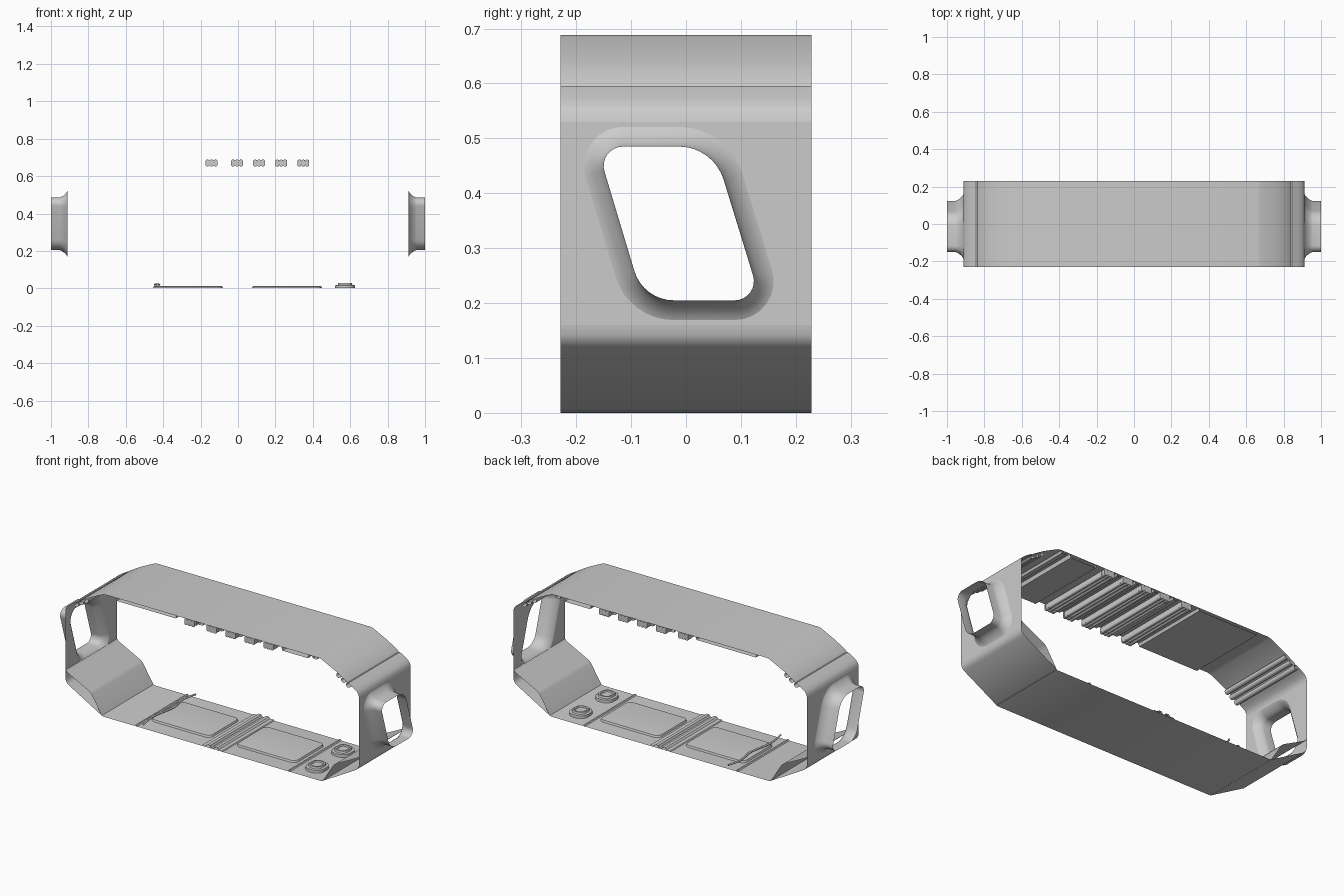
import bpy, bmesh, math
from mathutils import Vector

if "Cube" in bpy.data.objects:
    bpy.data.objects.remove(bpy.data.objects["Cube"])

W = 0.229  # half depth of the section


def finish(name, bm, angle=35):
    me = bpy.data.meshes.new(name)
    bm.to_mesh(me)
    bm.free()
    ob = bpy.data.objects.new(name, me)
    bpy.context.collection.objects.link(ob)
    bpy.ops.object.select_all(action='DESELECT')
    ob.select_set(True)
    bpy.context.view_layer.objects.active = ob
    bpy.ops.object.shade_smooth_by_angle(angle=math.radians(angle))
    return ob


def strip(name, pts, y0=-W, y1=W, closed=False):
    """Sweep an x-z profile along y; closed profiles get end caps."""
    bm = bmesh.new()
    a = [bm.verts.new((x, y0, z)) for x, z in pts]
    b = [bm.verts.new((x, y1, z)) for x, z in pts]
    n = len(pts)
    for i in range(n if closed else n - 1):
        j = (i + 1) % n
        bm.faces.new((a[i], a[j], b[j], b[i]))
    if closed:
        bm.faces.new(a[::-1])
        bm.faces.new(b)
        bmesh.ops.recalc_face_normals(bm, faces=bm.faces)
    return finish(name, bm)


def mirror(pts):
    return [(-x, z) for x, z in reversed(pts)]


def rounded(corners, radii, off=0.0, n=8):
    """Rounded polygon (counter-clockwise), optionally offset outward."""
    out = []
    for i, c in enumerate(corners):
        c = Vector(c)
        d0 = (Vector(corners[i - 1]) - c).normalized()
        d1 = (Vector(corners[(i + 1) % len(corners)]) - c).normalized()
        half = d0.angle(d1) / 2
        centre = c + (d0 + d1).normalized() * radii[i] / math.sin(half)
        n0 = Vector((-d0.y, d0.x))
        n1 = Vector((d1.y, -d1.x))
        a0 = math.atan2(n0.y, n0.x)
        sweep = (math.atan2(n1.y, n1.x) - a0) % (2 * math.pi)
        for k in range(n + 1):
            a = a0 + sweep * k / n
            r = radii[i] + off
            out.append((centre.x + r * math.cos(a), centre.y + r * math.sin(a)))
    return out


def loft(name, rings, cap=False):
    """Skin a stack of equal-length 3D loops."""
    bm = bmesh.new()
    loops = [[bm.verts.new(p) for p in r] for r in rings]
    n = len(loops[0])
    for a, b in zip(loops, loops[1:]):
        for i in range(n):
            j = (i + 1) % n
            bm.faces.new((a[i], a[j], b[j], b[i]))
    if cap:
        bm.faces.new(loops[-1])
    bmesh.ops.recalc_face_normals(bm, faces=bm.faces)
    return finish(name, bm)


# Outer shell: floor with lower slopes, ceiling with upper slopes
lower = [(0.68, 0), (0.893, 0.12), (0.904, 0.13), (0.91, 0.143), (0.912, 0.16)]
upper = [(0.912, 0.53), (0.909, 0.546), (0.9, 0.56), (0.88, 0.575), (0.846, 0.595),
         (0.838, 0.594), (0.832, 0.603), (0.77, 0.64), (0.68, 0.684), (0.66, 0.688)]
strip("floor_shell", mirror(lower) + lower)
strip("ceiling_shell", upper + mirror(upper))

# Side walls with slanted window openings and projecting window tubes
corners = [(-0.078, 0.205), (0.136, 0.205), (0.05, 0.485), (-0.162, 0.485)]
radii = [0.075, 0.035, 0.085, 0.035]
tube = [(0.912, 0.036), (0.915, 0.030), (0.922, 0.021), (0.934, 0.010),
        (0.946, 0.003), (0.955, 0.0), (1.0, 0.0)]
for side, s in (("right", 1), ("left", -1)):
    bm = bmesh.new()
    edges = []
    for loop in ([(-W, 0.16), (W, 0.16), (W, 0.53), (-W, 0.53)],
                 rounded(corners, radii, 0.036)):
        vs = [bm.verts.new((s * 0.912, y, z)) for y, z in loop]
        edges += [bm.edges.new((vs[i - 1], vs[i])) for i in range(len(vs))]
    bmesh.ops.triangle_fill(bm, edges=edges, use_beauty=True,
                            use_dissolve=False, normal=(s, 0, 0))
    finish(side + "_wall", bm)
    loft(side + "_window_tube",
         [[(s * x, y, z) for y, z in rounded(corners, radii, o)] for x, o in tube])

    # Inner lining over the lower slope
    lining = [(0.685, 0.002), (0.75, 0.105), (0.762, 0.118), (0.9, 0.188), (0.911, 0.2)]
    strip(side + "_lower_lining", [(s * x, z) for x, z in lining])

    # Three half-round pipes hugging the upper slope
    for k in range(3):
        cx, cz = 0.785 + 0.03 * k, 0.622 - 0.019 * k
        arc = [(s * (cx + 0.014 * math.cos(a)), cz + 0.014 * math.sin(a))
               for a in [math.radians(150 + 180 * i / 10) for i in range(11)]]
        strip(f"{side}_slope_pipe_{k}", arc)

# Bundles of three rounded ribs under the ceiling, with ringed ends
for g, gx in enumerate((-0.142, -0.005, 0.113, 0.231, 0.349)):
    for k in (-1, 0, 1):
        x0 = gx + k * 0.021
        sect = rounded([(x0 - 0.0095, 0.653), (x0 + 0.0095, 0.653),
                        (x0 + 0.0095, 0.687), (x0 - 0.0095, 0.687)], [0.007] * 4, n=4)
        strip(f"ceiling_rib_{g}_{k + 1}", sect, -0.226, 0.226, True)
        for s in (-1, 1):
            for r in range(2):
                y = s * (0.224 - 0.022 * r)
                collar = rounded([(x0 - 0.0095, 0.653), (x0 + 0.0095, 0.653),
                                  (x0 + 0.0095, 0.687), (x0 - 0.0095, 0.687)],
                                 [0.007] * 4, 0.001, 4)
                strip(f"rib_collar_{g}_{k + 1}_{s}_{r}", collar, y - 0.005, y + 0.005, True)

# Shallow pans on the underside of the ceiling
pans = [(-0.6, -0.22, 0.672), (-0.09, -0.055, 0.675), (0.04, 0.068, 0.675),
        (0.158, 0.186, 0.675), (0.276, 0.304, 0.675), (0.43, 0.6, 0.668), (0.62, 0.655, 0.675)]
for i, (a, b, z) in enumerate(pans):
    strip(f"ceiling_pan_{i}", [(a, 0.687), (a + 0.006, z), (b - 0.006, z), (b, 0.687)])

# Double ridge across the middle of the floor
ridge = [(0.008, 0.003), (0.014, 0.014), (0.032, 0.014), (0.04, 0.005), (0.062, 0.005), (0.066, 0.001)]
strip("floor_centre_ridge", mirror(ridge) + ridge)

# Cross seams near the ends of the floor
for s in (-1, 1):
    x = s * 0.475
    strip(f"floor_seam_{s}", [(x - 0.008, 0.001), (x - 0.004, 0.006), (x + 0.004, 0.006), (x + 0.008, 0.001)])

# Raised floor panels with bevelled rims
for name, a, b in (("left_floor_panel", -0.455, -0.08), ("right_floor_panel", 0.075, 0.45)):
    rect = [(a + 0.012, -0.123), (b - 0.012, -0.123), (b - 0.012, 0.123), (a + 0.012, 0.123)]
    loft(name, [[(x, y, z) for x, y in rounded(rect, [0.02] * 4, o)]
                for o, z in ((0.012, 0.001), (0.008, 0.011), (0.0, 0.012))], True)

# Foot pads: stepped rounded rectangles
for s in (-1, 1):
    rect = [(0.545, s * 0.115 - 0.032), (0.6, s * 0.115 - 0.032),
            (0.6, s * 0.115 + 0.032), (0.545, s * 0.115 + 0.032)]
    loft("front_pad" if s < 0 else "back_pad",
         [[(x, y, z) for x, y in rounded(rect, [0.02] * 4, o)]
          for o, z in ((0.026, 0.001), (0.025, 0.016), (0.012, 0.018),
                       (0.009, 0.028), (0.0, 0.028), (-0.003, 0.022))], True)

# Loose cable lying across the floor
cu = bpy.data.curves.new("floor_cable", 'CURVE')
cu.dimensions = '3D'
cu.bevel_depth = 0.005
cu.bevel_resolution = 2
cu.use_fill_caps = True
sp = cu.splines.new('NURBS')
path = [(-0.43, -0.225), (-0.455, -0.12), (-0.43, -0.03), (-0.415, 0.06), (-0.45, 0.14), (-0.42, 0.225)]
sp.points.add(len(path) - 1)
for p, (x, y) in zip(sp.points, path):
    p.co = (x, y, 0.02, 1)
sp.use_endpoint_u = True
sp.order_u = 4
bpy.context.collection.objects.link(bpy.data.objects.new("floor_cable", cu))
